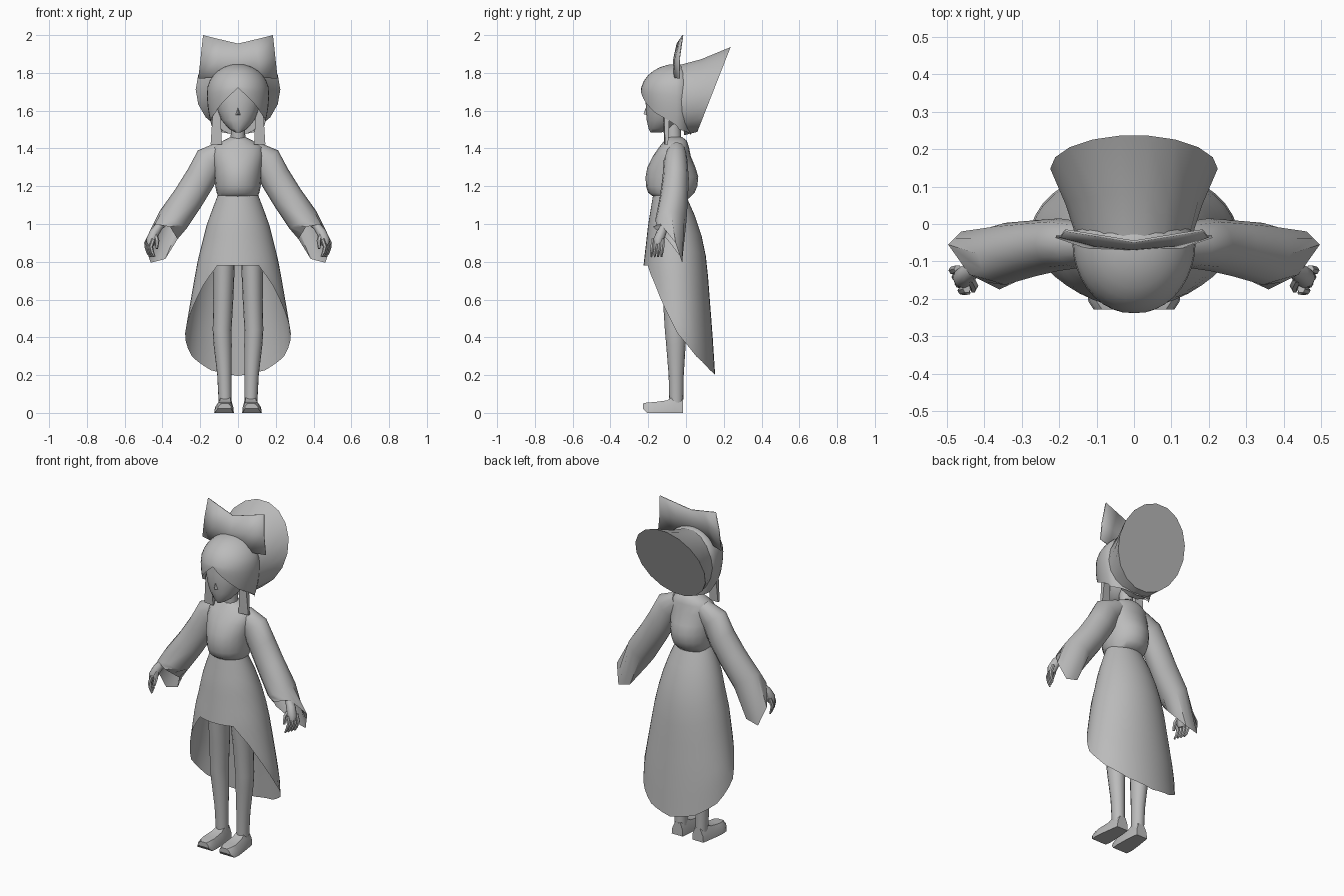
import bpy, bmesh, math
from mathutils import Vector

if "Cube" in bpy.data.objects:
    bpy.data.objects.remove(bpy.data.objects["Cube"])

MAT = bpy.data.materials.new("plain_grey")
MAT.diffuse_color = (0.5, 0.5, 0.5, 1)
MAT.use_nodes = True
MAT.node_tree.nodes["Principled BSDF"].inputs["Base Color"].default_value = MAT.diffuse_color


def finish(name, bm, mirror=False, angle=50, thick=0):
    bmesh.ops.remove_doubles(bm, verts=bm.verts, dist=1e-5)
    bmesh.ops.recalc_face_normals(bm, faces=bm.faces)
    me = bpy.data.meshes.new(name)
    bm.to_mesh(me)
    bm.free()
    me.materials.append(MAT)
    ob = bpy.data.objects.new(name, me)
    bpy.context.collection.objects.link(ob)
    if thick:
        ob.modifiers.new("thickness", 'SOLIDIFY').thickness = thick
    if mirror:
        m = ob.modifiers.new("mirror", 'MIRROR')
        m.use_clip = False
        m.use_mirror_merge = False
    bpy.ops.object.select_all(action='DESELECT')
    bpy.context.view_layer.objects.active = ob
    ob.select_set(True)
    bpy.ops.object.shade_smooth_by_angle(angle=math.radians(angle))
    return ob


def loft(name, rings, start=True, end=True, closed=True, **kw):
    """Skin a surface through rings of equal point count."""
    bm = bmesh.new()
    rows = [[bm.verts.new(p) for p in r] for r in rings]
    n = len(rows[0])
    for a, b in zip(rows, rows[1:]):
        for i in range(n if closed else n - 1):
            j = (i + 1) % n
            bm.faces.new((a[i], a[j], b[j], b[i]))
    if start:
        bm.faces.new(rows[0])
    if end:
        bm.faces.new(rows[-1])
    return finish(name, bm, **kw)


def ellipse(c, u, v, n=16):
    c, u, v = Vector(c), Vector(u), Vector(v)
    return [c + u * math.cos(2 * math.pi * i / n) + v * math.sin(2 * math.pi * i / n)
            for i in range(n)]


def flat_ring(z, rx, front, back, cx=0, n=16):
    return ellipse((cx, (front + back) / 2, z), (rx, 0, 0), (0, (back - front) / 2, 0), n)


def tube(name, pts, n=8):
    """Tapered limb through (x, y, z, radius) points."""
    ps = [Vector(p[:3]) for p in pts]
    rings = []
    for i, p in enumerate(ps):
        d = (ps[min(i + 1, len(ps) - 1)] - ps[max(i - 1, 0)]).normalized()
        u = d.cross(Vector((0, 1, 0))).normalized()
        rings.append(ellipse(p, u * pts[i][3], d.cross(u) * pts[i][3], n))
    return loft(name, rings, mirror=True)


def interp(table, x):
    for (x0, y0), (x1, y1) in zip(table, table[1:]):
        if x <= x1:
            return y0 + (y1 - y0) * max(0, (x - x0) / (x1 - x0))
    return table[-1][1]


# Skirt: open shell, short in front and long behind
HEM = [(0, .78), (30, .78), (50, .68), (70, .55), (90, .42), (120, .30), (150, .225), (180, .195)]
WIDTH = [(.19, .285), (.42, .28), (.6, .25), (.8, .215), (1.0, .165), (1.08, .135), (1.15, .108)]
FRONT = [(.19, -.23), (.78, -.225), (1.0, -.2), (1.15, -.175)]
BACK = [(.19, .155), (.42, .14), (.78, .112), (.9, .095), (1.05, .045), (1.15, 0)]
rings = []
for k in range(10):
    ring = []
    for i in range(36):
        deg = i * 10
        hem = interp(HEM, min(deg, 360 - deg))
        z = 1.15 + (hem - 1.15) * k / 9
        f, b, t = interp(FRONT, z), interp(BACK, z), math.radians(deg)
        ring.append((interp(WIDTH, z) * math.sin(t), (f + b) / 2 - (b - f) / 2 * math.cos(t), z))
    rings.append(ring)
loft("skirt", rings, start=False, end=False)

# Bodice with puffed chest and back
loft("bodice", [flat_ring(*r, n=20) for r in (
    (1.135, .1, -.16, .015), (1.165, .113, -.2, .045), (1.2, .12, -.212, .06),
    (1.25, .125, -.214, .065), (1.3, .128, -.205, .05), (1.36, .135, -.175, .025),
    (1.41, .13, -.14, .015), (1.44, .08, -.115, .005), (1.46, .04, -.1, -.02))])

# Neck and head
loft("neck", [flat_ring(1.43, .04, -.105, -.025, n=12), flat_ring(1.56, .035, -.11, -.03, n=12)])
loft("face", [flat_ring(*r) for r in (
    (1.485, .015, -.188, -.13), (1.505, .05, -.198, -.08), (1.55, .088, -.208, -.03),
    (1.6, .108, -.212, -.01), (1.66, .122, -.214, 0), (1.75, .12, -.2, 0))])
loft("nose", [[(-.015, -.205, 1.575), (.015, -.205, 1.575), (0, -.205, 1.635)],
              [(-.002, -.225, 1.582), (.002, -.225, 1.582), (0, -.219, 1.6)]])

# Hair cap: columns run from the parted fringe up to the crown
EDGE = [(0, 1.72), (25, 1.655), (50, 1.59), (75, 1.55), (100, 1.5), (180, 1.47)]
rings = []
for k in range(11):
    ring = []
    for i in range(36):
        deg = i * 10
        t = math.radians(deg)
        edge = interp(EDGE, min(deg, 360 - deg))
        if k < 4:
            z = edge + (1.725 - edge) * k / 4
        else:
            z = 1.695 + .152 * math.sin(math.asin(.03 / .152) + (math.pi / 2 - .2) * (k - 4) / 6)
        if z > 1.695:
            r = math.sqrt(max(0, 1 - ((z - 1.695) / .152) ** 2))
        else:
            r = 1 - .2 * ((1.695 - z) / .2) ** 2
        back = .19 if math.cos(t) > 0 else .1
        ring.append((.165 * r * math.sin(t), -.05 - back * r * math.cos(t), z))
    rings.append(ring)
loft("hair_cap", rings, start=False)

# Hair flaring backwards to a flat oval end
loft("hair_flare", [
    ellipse((0, -.025, 1.655), (.158, 0, 0), (0, -.015, .188), 18),
    ellipse((0, .05, 1.675), (.182, 0, 0), (0, .03, .2), 18),
    ellipse((0, .148, 1.712), (.224, 0, 0), (0, .0895, .228), 18)])

# Side locks hanging in front of the ears
loft("side_lock", [
    [(.085, -.115, 1.42), (.145, -.11, 1.42), (.145, -.095, 1.42), (.085, -.1, 1.42)],
    [(.09, -.12, 1.53), (.138, -.115, 1.53), (.138, -.09, 1.53), (.09, -.095, 1.53)],
    [(.1, -.12, 1.62), (.13, -.115, 1.62), (.13, -.09, 1.62), (.1, -.095, 1.62)]],
    mirror=True, angle=30)

# Ribbon standing on the head
low = [(-.21, -.037, 1.77), (-.12, -.068, 1.775), (0, -.072, 1.78),
       (.12, -.068, 1.775), (.21, -.037, 1.77)]
top = [(-.185, -.02, 2), (-.0925, -.035, 1.977), (0, -.05, 1.955),
       (.0925, -.035, 1.977), (.185, -.02, 2)]
mid = [((Vector(a) + Vector(b)) / 2 + Vector((0, -.008, 0))) for a, b in zip(low, top)]
loft("ribbon", [low, mid, top], start=False, end=False, closed=False, angle=40, thick=.006)

# Wide sleeves ending in an angular open cuff
cuff = [Vector(p) for p in ((.497, -.055, .9), (.462, -.02, .795), (.385, -.02, .815),
                            (.32, -.1, .92), (.36, -.175, .985), (.44, -.135, 1.0))]
cuff = [p for a, b in zip(cuff, cuff[1:] + cuff[:1]) for p in (a, (a + b) / 2)]
rings = [ellipse(c, (a * nx, 0, a * nz), (0, b, 0), 12) for c, a, b, nx, nz in (
    ((.08, -.05, 1.385), .055, .05, .5, .87),
    ((.15, -.055, 1.335), .083, .063, .75, .66),
    ((.2, -.055, 1.24), .083, .07, .78, .62),
    ((.265, -.065, 1.135), .083, .075, .8, .6),
    ((.345, -.08, 1.02), .085, .083, .84, .54))]
loft("sleeve", rings + [cuff], end=False, mirror=True)

# Forearm, palm and fingers
tube("forearm", [(.35, -.085, 1.06, .03), (.42, -.115, .985, .022), (.442, -.13, .955, .026),
                 (.458, -.145, .915, .028), (.463, -.15, .89, .02)])
for i in range(4):
    x, y = .483 - .008 * i, -.12 - .018 * i
    tube("finger_%d" % (i + 1), [(x - .012, y, .92, .011), (x + .002, y - .004, .88, .011),
                                 (x - .006, y - .008, .85, .009), (x - .018, y - .01, .826, .005)], 6)
tube("thumb", [(.44, -.14, .95, .012), (.428, -.165, .91, .012), (.43, -.178, .87, .007)], 6)

# Legs
loft("leg", [flat_ring(z, r, f, b, cx) for z, cx, r, f, b in (
    (1.0, .075, .06, -.155, -.01), (.76, .075, .057, -.145, .0), (.6, .078, .053, -.122, .0),
    (.44, .084, .05, -.112, .0), (.36, .081, .048, -.105, -.002), (.2, .072, .038, -.092, -.012),
    (.05, .068, .034, -.088, -.015))], mirror=True)

# Feet: sections along the length, wide at the sole
loft("foot", [[(x0, y, z0), (x1, y, z0), (x1 - .004, y, (z0 + z1) / 2), (x1 - .022, y, z1),
               (x0 + .015, y, z1), (x0 + .002, y, (z0 + z1) / 2)]
              for y, x0, x1, z0, z1 in (
    (-.015, .032, .105, 0, .075), (-.06, .027, .112, 0, .09), (-.1, .024, .118, 0, .066),
    (-.17, .022, .126, 0, .057), (-.207, .026, .122, 0, .055), (-.228, .036, .108, .022, .05))],
    mirror=True, angle=40)
